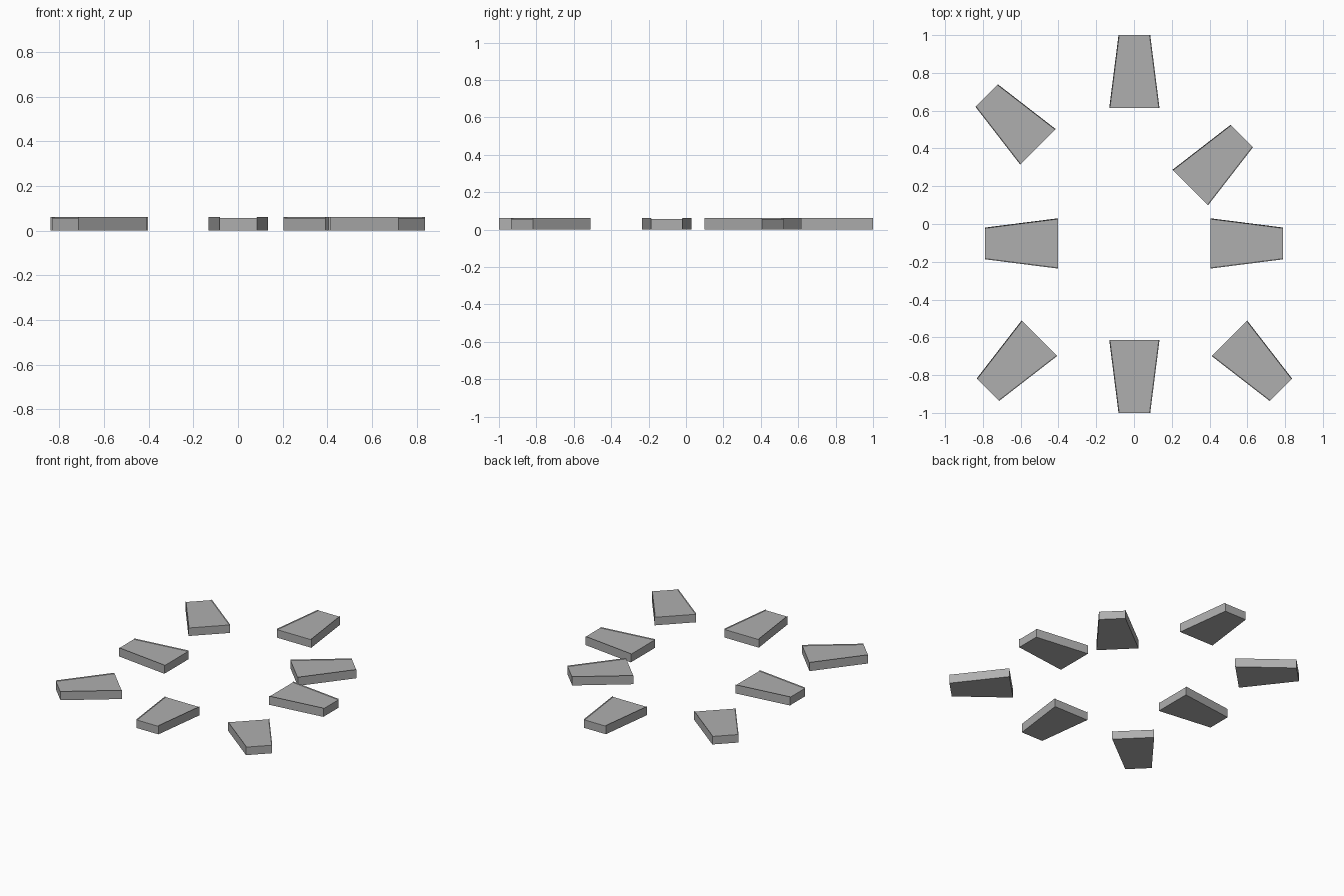
import bpy, math
from mathutils import Matrix

if "Cube" in bpy.data.objects:
    bpy.data.objects.remove(bpy.data.objects["Cube"])

LENGTH, INNER, OUTER, HEIGHT = 0.385, 0.133, 0.084, 0.061
LIP_W, LIP_H = 0.004, 0.005  # fine raised lip along the two long top edges

grey = bpy.data.materials.new("dark_grey")
grey.diffuse_color = (0.43, 0.43, 0.43, 1)
grey.use_nodes = True
grey.node_tree.nodes["Principled BSDF"].inputs["Base Color"].default_value = grey.diffuse_color


def wedge(name, x, y, angle):
    # Tapered slab: wide end centred at (x, y), narrowing outward along angle
    def section(px, w):
        return [(px, -w, 0), (px, w, 0), (px, w, HEIGHT),
                (px, w - LIP_W, HEIGHT - LIP_H), (px, LIP_W - w, HEIGHT - LIP_H), (px, -w, HEIGHT)]
    verts = section(0, INNER) + section(LENGTH, OUTER)
    n = 6
    faces = [tuple(reversed(range(n))), tuple(range(n, 2 * n))]
    faces += [(i, i + n, (i + 1) % n + n, (i + 1) % n) for i in range(n)]
    # Consistent outward winding for the side strip
    faces[2:] = [tuple(reversed(f)) for f in faces[2:]]
    mesh = bpy.data.meshes.new(name)
    mesh.from_pydata(verts, [], faces)
    mesh.materials.append(grey)
    mesh.update()
    obj = bpy.data.objects.new(name, mesh)
    bpy.context.collection.objects.link(obj)
    obj.matrix_world = Matrix.Translation((x, y, 0)) @ Matrix.Rotation(math.radians(angle), 4, 'Z')


# Ring of eight wedges pointing outward; the back right one sits closer in
for name, x, y, angle in [
    ("right_wedge", 0.405, -0.103, 0),
    ("back_right_wedge", 0.298, 0.193, 45),
    ("back_wedge", 0.002, 0.615, 90),
    ("back_left_wedge", -0.508, 0.408, 135),
    ("left_wedge", -0.403, -0.103, 180),
    ("front_left_wedge", -0.501, -0.605, 225),
    ("front_wedge", 0.002, -0.615, 270),
    ("front_right_wedge", 0.505, -0.605, 315),
]:
    wedge(name, x, y, angle)
